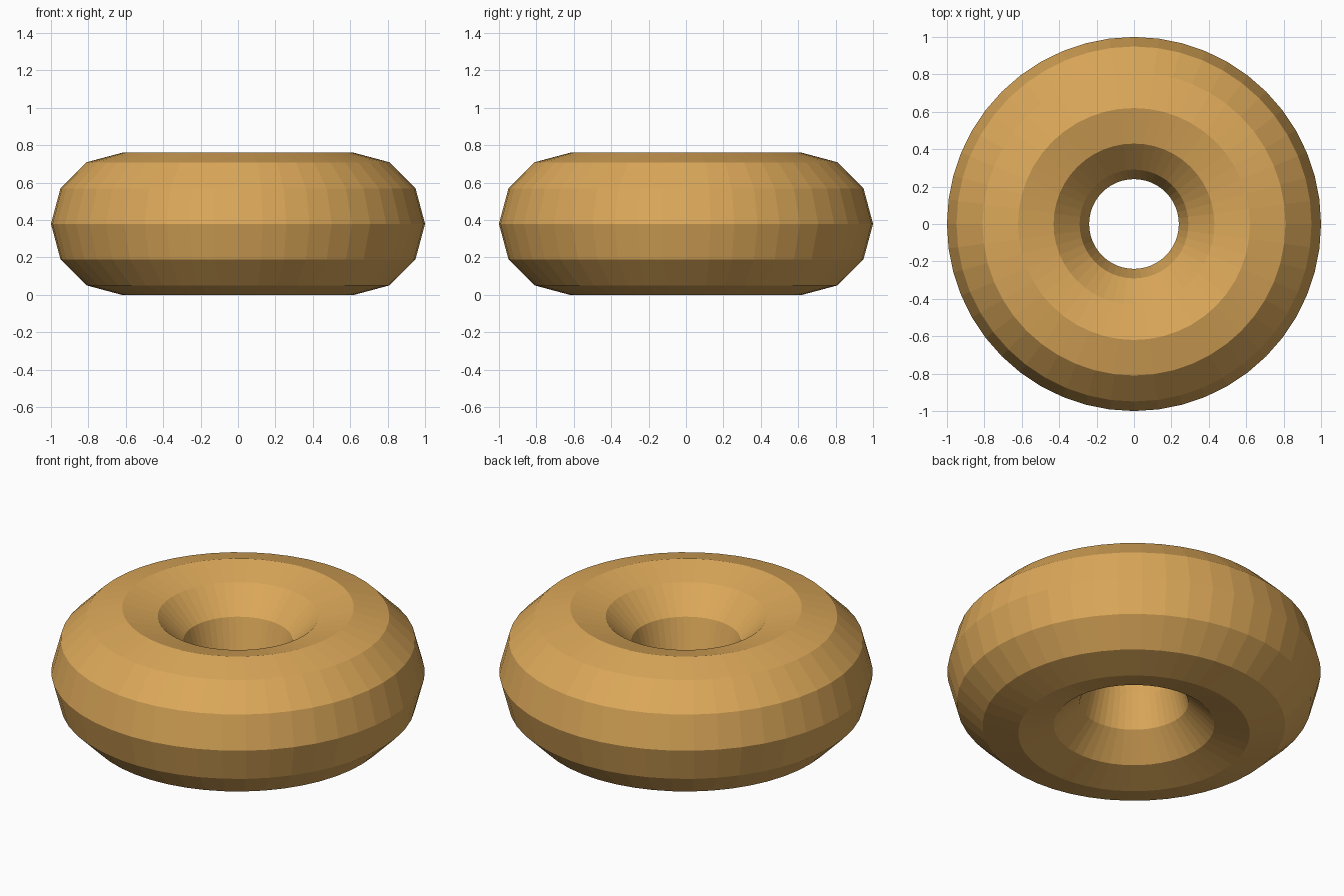
import bpy

if "Cube" in bpy.data.objects:
    bpy.data.objects.remove(bpy.data.objects["Cube"])

# Ring: flat-shaded torus with a 12-sided cross-section
MAJOR, MINOR = 0.62, 0.38
bpy.ops.mesh.primitive_torus_add(
    major_radius=MAJOR, minor_radius=MINOR,
    major_segments=48, minor_segments=12,
    location=(0, 0, MINOR))
ring = bpy.context.object
ring.name = "ring"
bpy.ops.object.shade_flat()

# Golden tan colour
mat = bpy.data.materials.new("golden_tan")
mat.diffuse_color = (0.71, 0.39, 0.10, 1)
mat.use_nodes = True
mat.node_tree.nodes["Principled BSDF"].inputs["Base Color"].default_value = mat.diffuse_color
ring.data.materials.append(mat)
